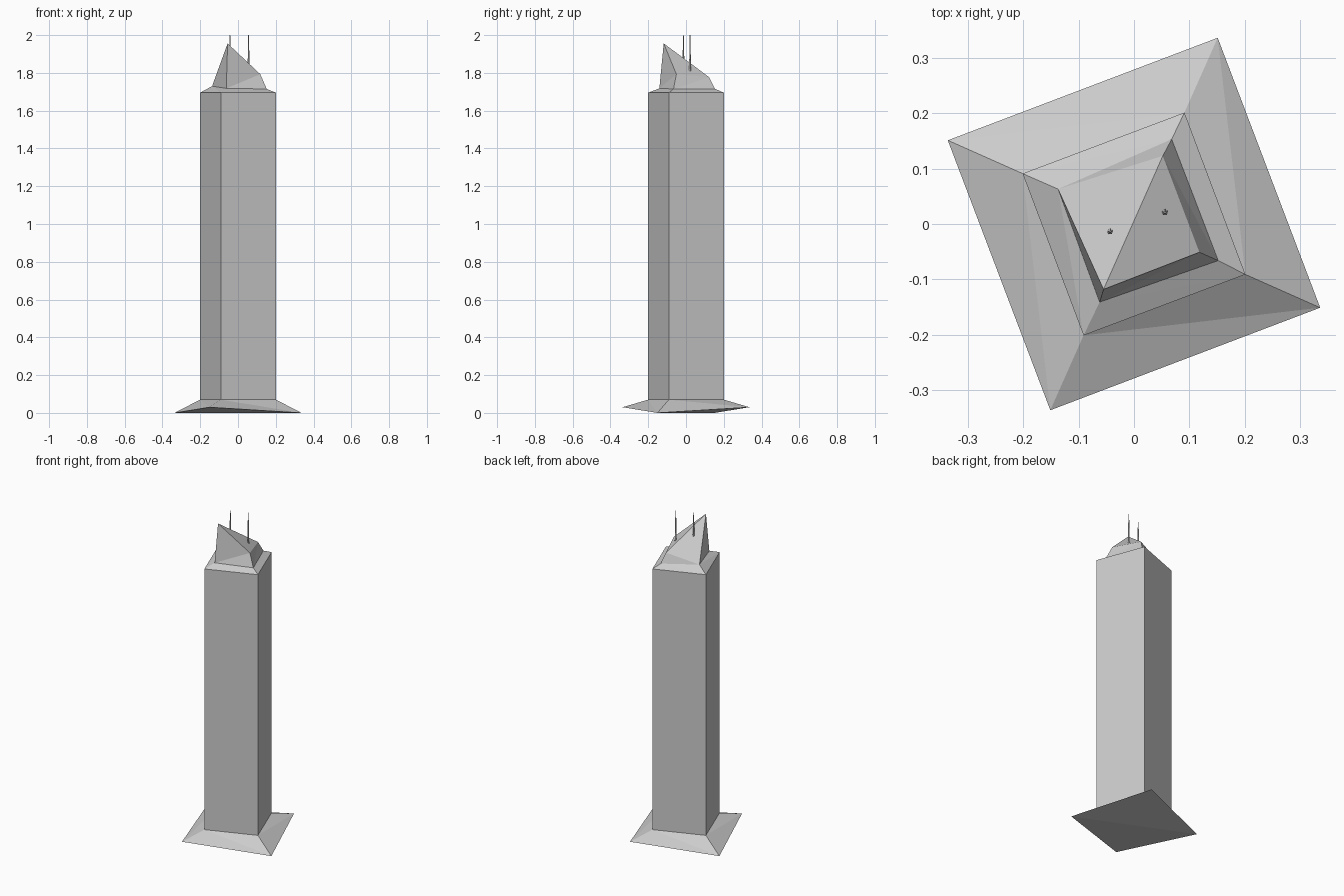
import bpy, bmesh

if "Cube" in bpy.data.objects:
    bpy.data.objects.remove(bpy.data.objects["Cube"])


def loft(name, rings, flip=False, cap_top=False, cap_bottom=False):
    """Skin four-corner rings (front, right, back, left) with flat triangles."""
    bm = bmesh.new()
    rows = [[bm.verts.new(p) for p in ring] for ring in rings]
    for lo, up in zip(rows, rows[1:]):
        for i in range(4):
            j = (i + 1) % 4
            if flip:
                tris = (lo[i], lo[j], up[j]), (lo[i], up[j], up[i])
            else:
                tris = (lo[i], lo[j], up[i]), (lo[j], up[j], up[i])
            for t in tris:
                bm.faces.new(t)
    if cap_top:      # creased from front to back
        a, b, c, d = rows[-1]
        bm.faces.new((a, b, c))
        bm.faces.new((a, c, d))
    if cap_bottom:   # creased from right to left
        a, b, c, d = rows[0]
        bm.faces.new((d, b, a))
        bm.faces.new((d, c, b))
    bmesh.ops.remove_doubles(bm, verts=bm.verts, dist=0.0005)
    bmesh.ops.dissolve_degenerate(bm, edges=bm.edges, dist=0.0005)
    me = bpy.data.meshes.new(name)
    bm.to_mesh(me)
    bm.free()
    ob = bpy.data.objects.new(name, me)
    bpy.context.collection.objects.link(ob)
    return ob


def square(a, b, z):
    """Turned square whose first corner is (-a, -b); z is one height or four."""
    zs = z if isinstance(z, tuple) else (z,) * 4
    pts = (-a, -b), (b, -a), (a, b), (-b, a)
    return [(x, y, h) for (x, y), h in zip(pts, zs)]


# Flared plinth with two raised corners
base = square(0.151, 0.336, (0.03, 0, 0.03, 0))
foot = square(0.091, 0.201, 0.07)
loft("base_skirt", [base, foot], cap_bottom=True)

# Main shaft
eaves = square(0.091, 0.201, 1.695)
loft("tower_shaft", [foot, eaves])

# Sloping ledge around the crown
left = (-0.137, 0.063, 1.73)
ledge = [(-0.062, -0.141, 1.718), (0.152, -0.066, 1.715),
         (0.068, 0.153, 1.716), left]
loft("roof_ledge", [eaves, ledge])

# Skewed crown, its roof running down to the left ledge corner
roof = [(-0.055, -0.118, 1.956), (0.118, -0.051, 1.793),
        (0.052, 0.123, 1.777), left]
loft("crown", [ledge, roof], flip=True, cap_top=True)

# Two tapered masts
for name, x, y, z0 in (("mast_left", -0.043, -0.014, 1.84),
                       ("mast_right", 0.056, 0.021, 1.81)):
    bpy.ops.mesh.primitive_cone_add(
        vertices=5, radius1=0.006, radius2=0.002, depth=2 - z0,
        location=(x, y, (2 + z0) / 2))
    bpy.context.object.name = name
